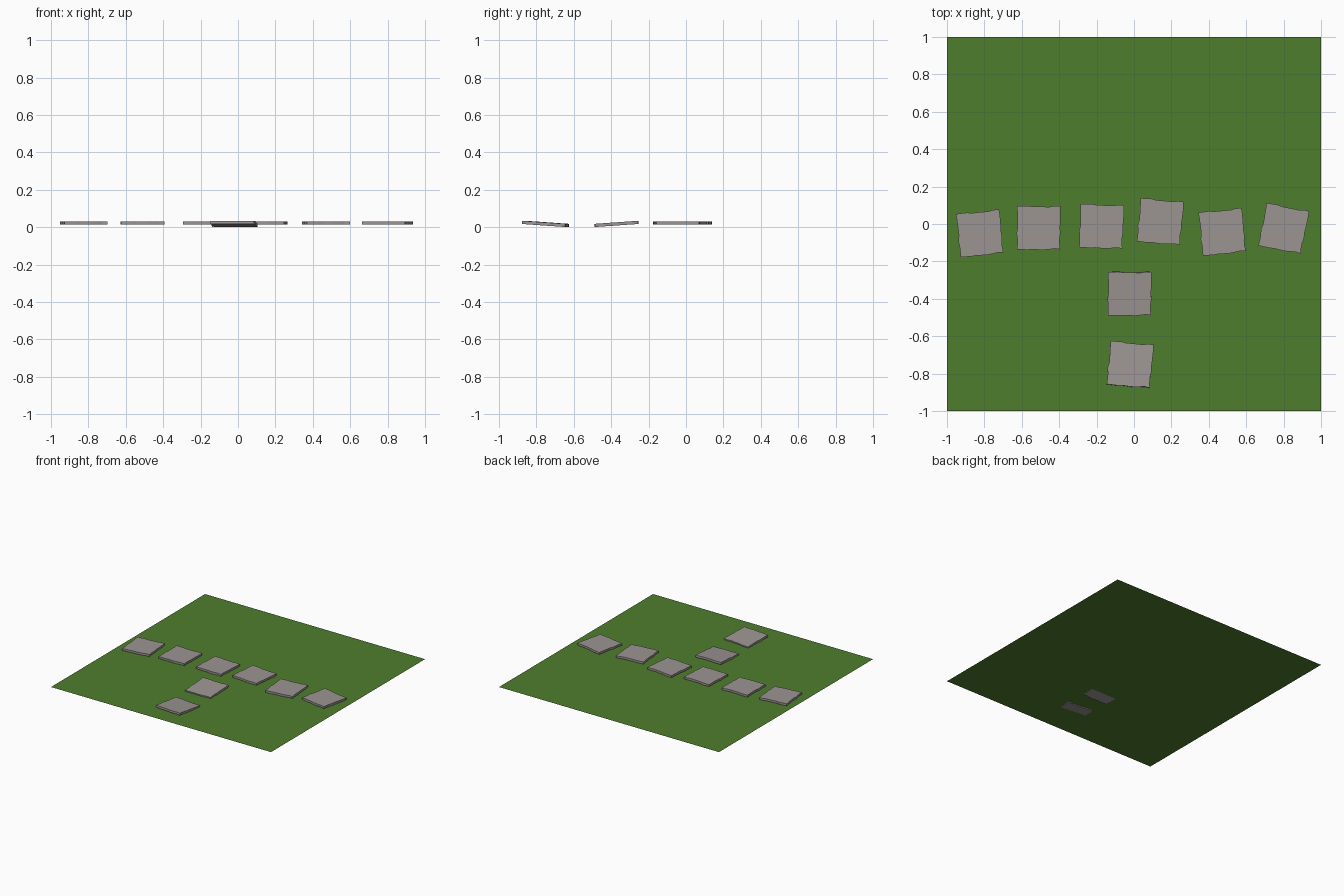
import bpy, bmesh, math, random

if "Cube" in bpy.data.objects:
    bpy.data.objects.remove(bpy.data.objects["Cube"])

def material(name, col):
    m = bpy.data.materials.new(name)
    m.diffuse_color = (*col, 1)
    m.use_nodes = True
    m.node_tree.nodes["Principled BSDF"].inputs["Base Color"].default_value = m.diffuse_color
    return m

grass = material("grass green", (0.078, 0.205, 0.027))
stone = material("stone grey", (0.33, 0.30, 0.29))

def add_object(name, bm, mat):
    bmesh.ops.recalc_face_normals(bm, faces=bm.faces)
    me = bpy.data.meshes.new(name)
    bm.to_mesh(me)
    bm.free()
    me.materials.append(mat)
    ob = bpy.data.objects.new(name, me)
    bpy.context.collection.objects.link(ob)
    return ob

# Flat lawn
GROUND = 0.008
bm = bmesh.new()
bmesh.ops.create_grid(bm, x_segments=1, y_segments=1, size=1)
lawn = add_object("lawn", bm, grass)
lawn.location.z = GROUND

# Paving slab with chipped, uneven sides
def slab(name, x, y, z, turn, tilt):
    rng = random.Random(4)
    half, thick, n = 0.116, 0.017, 8
    bm = bmesh.new()
    outline = []
    for side in range(4):
        a = side * math.pi / 2
        for i in range(n):
            u = -half + 2 * half * i / n
            v = -half + (0 if i == 0 else rng.uniform(-0.003, 0.005))
            outline.append((u * math.cos(a) - v * math.sin(a),
                            u * math.sin(a) + v * math.cos(a)))
    face = bm.faces.new([bm.verts.new((p, q, -thick / 2)) for p, q in outline])
    ext = bmesh.ops.extrude_face_region(bm, geom=[face])
    top = [g for g in ext["geom"] if isinstance(g, bmesh.types.BMVert)]
    bmesh.ops.translate(bm, verts=top, vec=(0, 0, thick))
    ob = add_object(name, bm, stone)
    ob.location = (x, y, z)
    ob.rotation_euler = (math.radians(tilt), 0, math.radians(turn))

# Cross row lies flat, the front path rocks into the lawn
row = [(-0.825, -0.05, 6), (-0.51, -0.02, 0), (-0.174, -0.012, -2),
       (0.14, 0.013, -5), (0.471, -0.042, 6), (0.80, -0.023, -11)]
for i, (x, y, turn) in enumerate(row):
    slab(f"row_slab_{i + 1}", x, y, 0.022, turn, 0)
slab("path_slab_1", -0.024, -0.372, 0.0175, 0, 4)
slab("path_slab_2", -0.021, -0.751, 0.0175, -5, -4)
